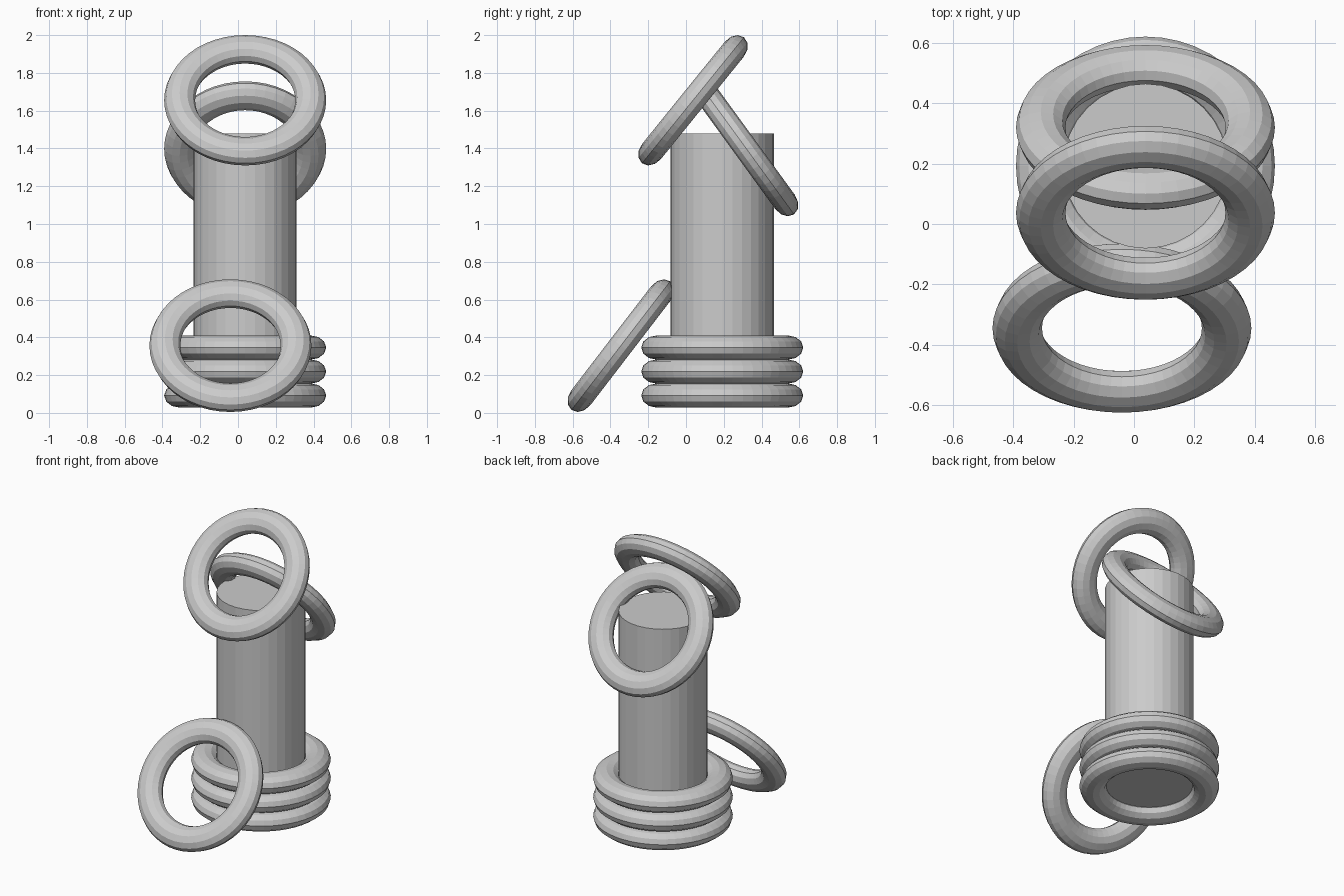
import bpy, bmesh, math
from mathutils import Matrix

if "Cube" in bpy.data.objects:
    bpy.data.objects.remove(bpy.data.objects["Cube"])

grey = bpy.data.materials.new("plain grey")
grey.diffuse_color = (0.6, 0.6, 0.6, 1)
grey.use_nodes = True
grey.node_tree.nodes["Principled BSDF"].inputs["Base Color"].default_value = grey.diffuse_color

RING, TUBE_R, TUBE_H = 0.347, 0.082, 0.064   # ring radius, tube half width and half height


def finish(bm, name):
    bmesh.ops.recalc_face_normals(bm, faces=bm.faces)
    mesh = bpy.data.meshes.new(name)
    bm.to_mesh(mesh)
    bm.free()
    mesh.materials.append(grey)
    obj = bpy.data.objects.new(name, mesh)
    bpy.context.collection.objects.link(obj)
    return obj


def ring(name, loc, tilt=0, major=48, minor=12):
    """Flattened torus, tilted about x."""
    bm = bmesh.new()
    rows = []
    for i in range(major):
        a = 2 * math.pi * i / major
        row = []
        for j in range(minor):
            b = 2 * math.pi * j / minor
            r = RING + TUBE_R * math.cos(b)
            row.append(bm.verts.new((r * math.cos(a), r * math.sin(a), TUBE_H * math.sin(b))))
        rows.append(row)
    for i in range(major):
        p, q = rows[i], rows[(i + 1) % major]
        for j in range(minor):
            k = (j + 1) % minor
            bm.faces.new((p[j], q[j], q[k], p[k]))
    obj = finish(bm, name)
    obj.location = loc
    obj.rotation_euler.x = math.radians(tilt)


# Upright post
bm = bmesh.new()
bmesh.ops.create_cone(bm, cap_ends=True, segments=32, radius1=0.273, radius2=0.273,
                      depth=1.385, matrix=Matrix.Translation((0.038, 0.192, 0.7875)))
finish(bm, "post")

# Rings stacked round the foot of the post
for n in range(3):
    ring(f"stacked_ring_{n + 1}", (0.038, 0.192, 0.092 + 0.127 * n))

# Loose rings: two at the top of the post, one leaning on its foot
ring("upper_front_ring", (0.038, 0.037, 1.655), 51)
ring("upper_back_ring", (0.038, 0.32, 1.398), -54)
ring("leaning_ring", (-0.04, -0.345, 0.356), 52.5)
